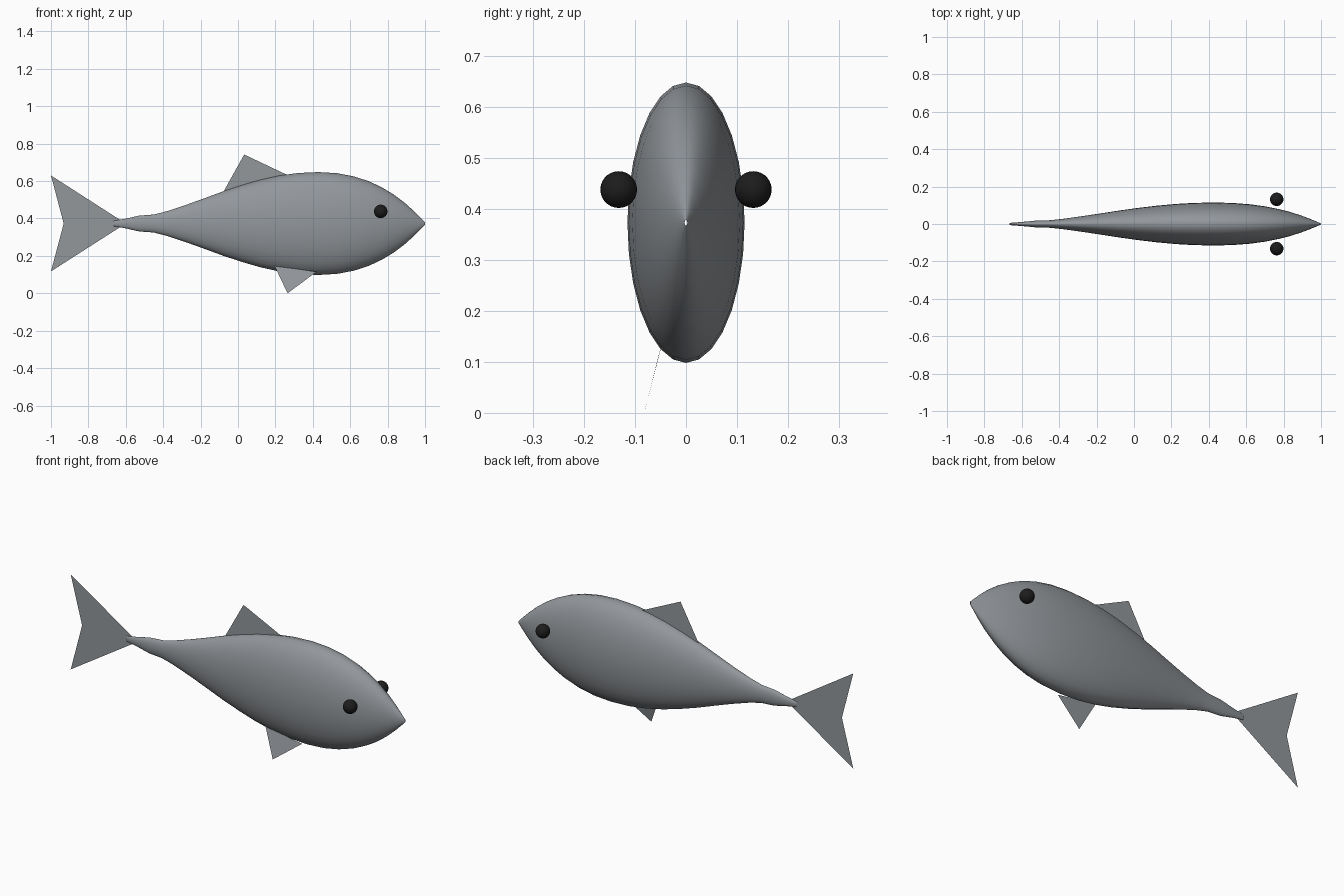
import bpy
import bmesh
import math

cube = bpy.data.objects.get("Cube")
if cube:
    bpy.data.objects.remove(cube, do_unlink=True)

MID = 0.373          # height of the body axis
SIDES = 28
FLATNESS = 0.418     # body width relative to its height


def material(name, rgb):
    mat = bpy.data.materials.new(name)
    mat.use_nodes = True
    color = (*rgb, 1)
    mat.diffuse_color = color
    mat.node_tree.nodes["Principled BSDF"].inputs["Base Color"].default_value = color
    return mat


def add_object(name, bm, mat, smooth=False):
    mesh = bpy.data.meshes.new(name)
    for face in bm.faces:
        face.smooth = smooth
    bm.to_mesh(mesh)
    bm.free()
    mesh.materials.append(mat)
    obj = bpy.data.objects.new(name, mesh)
    bpy.context.collection.objects.link(obj)
    return obj


def fin(name, points):
    bm = bmesh.new()
    bm.faces.new([bm.verts.new(p) for p in points])
    bmesh.ops.triangulate(bm, faces=bm.faces[:])
    add_object(name, bm, scale_grey)


scale_grey = material("silver grey", (0.29, 0.31, 0.33))
eye_black = material("eye black", (0.012, 0.012, 0.012))

# Body: elliptical rings lofted along x, as (x, half height)
profile = [(-0.665, 0.014), (-0.60, 0.026), (-0.53, 0.042), (-0.45, 0.048),
           (-0.38, 0.066), (-0.28, 0.099), (-0.18, 0.135), (-0.08, 0.172),
           (0.02, 0.205), (0.12, 0.234), (0.22, 0.256), (0.32, 0.270),
           (0.43, 0.275), (0.53, 0.269), (0.62, 0.252), (0.70, 0.226),
           (0.77, 0.193), (0.83, 0.157), (0.89, 0.112), (0.94, 0.067),
           (0.98, 0.027), (1.0, 0.006)]
bm = bmesh.new()
rings = []
for x, half in profile:
    ring = []
    for i in range(SIDES):
        a = math.tau * i / SIDES
        ring.append(bm.verts.new((x, half * FLATNESS * math.sin(a),
                                  MID + half * math.cos(a))))
    rings.append(ring)
for r, s in zip(rings, rings[1:]):
    for i in range(SIDES):
        j = (i + 1) % SIDES
        bm.faces.new((r[i], r[j], s[j], s[i]))
bmesh.ops.recalc_face_normals(bm, faces=bm.faces[:])
add_object("body", bm, scale_grey, smooth=True)

# Fins: paper-thin sheets
fin("tail_fin", [(-0.60, 0, MID), (-1, 0, 0.63), (-0.932, 0, MID), (-1, 0, 0.117)])
fin("dorsal_fin", [(-0.085, 0, 0.53), (0.28, 0, 0.625), (0.033, 0, 0.742)])
fin("belly_fin", [(0.195, -0.044, 0.147), (0.265, -0.082, 0.0), (0.42, -0.053, 0.115)])

# Eyes: a mirrored pair beside the head
for side, name in ((1, "left_eye"), (-1, "right_eye")):
    bm = bmesh.new()
    bmesh.ops.create_uvsphere(bm, u_segments=24, v_segments=14, radius=0.036)
    eye = add_object(name, bm, eye_black, smooth=True)
    eye.location = (0.763, side * 0.132, 0.438)
